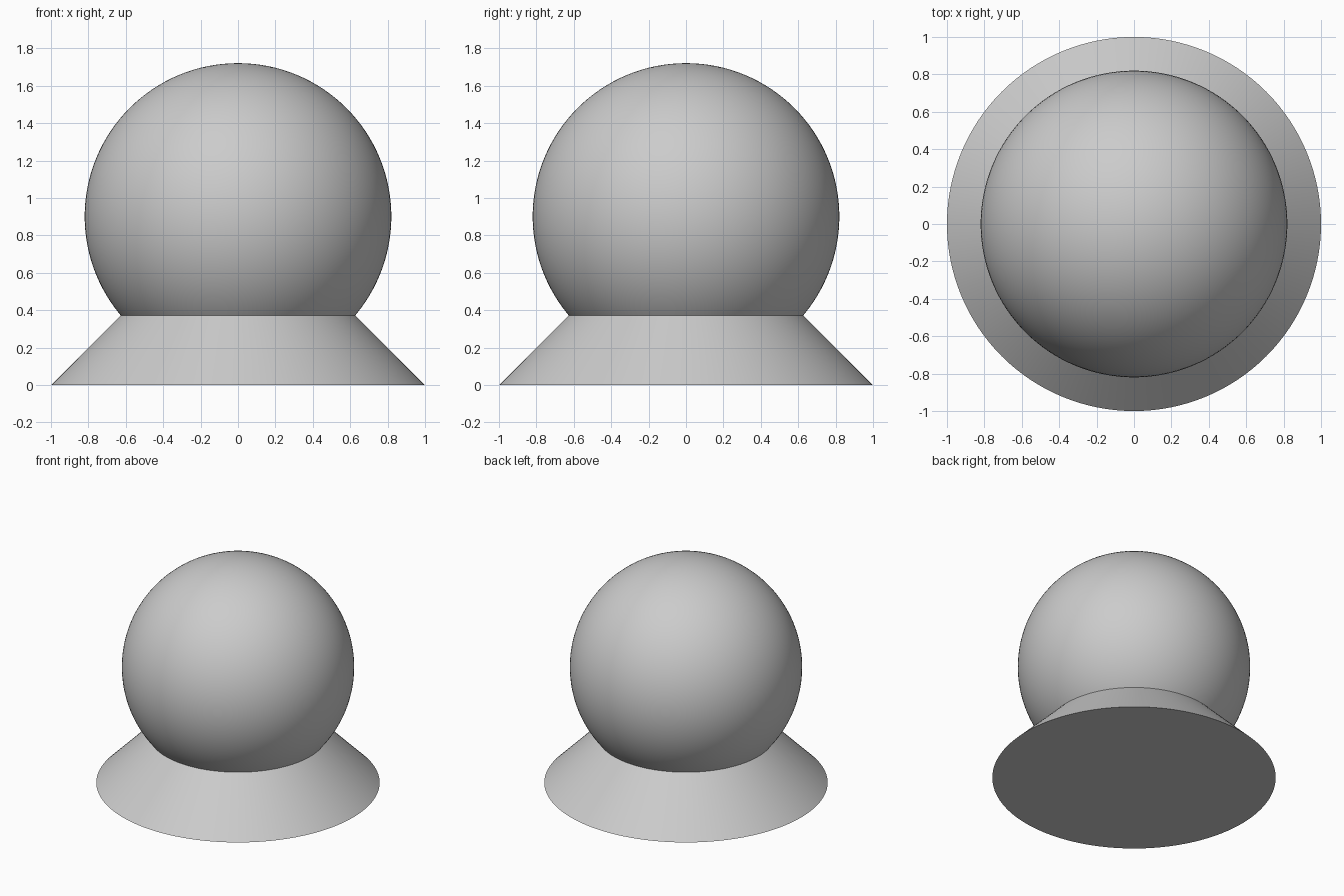
import bpy
import math

if "Cube" in bpy.data.objects:
    bpy.data.objects.remove(bpy.data.objects["Cube"])


def finish(name, angle):
    obj = bpy.context.object
    obj.name = name
    bpy.ops.object.shade_smooth_by_angle(angle=math.radians(angle))
    return obj


RIM_Z = 0.374

# Flared base: 45 degree truncated cone, closed underneath
bpy.ops.mesh.primitive_cone_add(vertices=128, radius1=1.0, radius2=1.0 - RIM_Z,
                                depth=RIM_Z, location=(0, 0, RIM_Z / 2))
finish("base", 30)

# Ball seated in the base
bpy.ops.mesh.primitive_uv_sphere_add(segments=128, ring_count=64, radius=0.82,
                                     location=(0, 0, 0.901))
finish("ball", 30)
